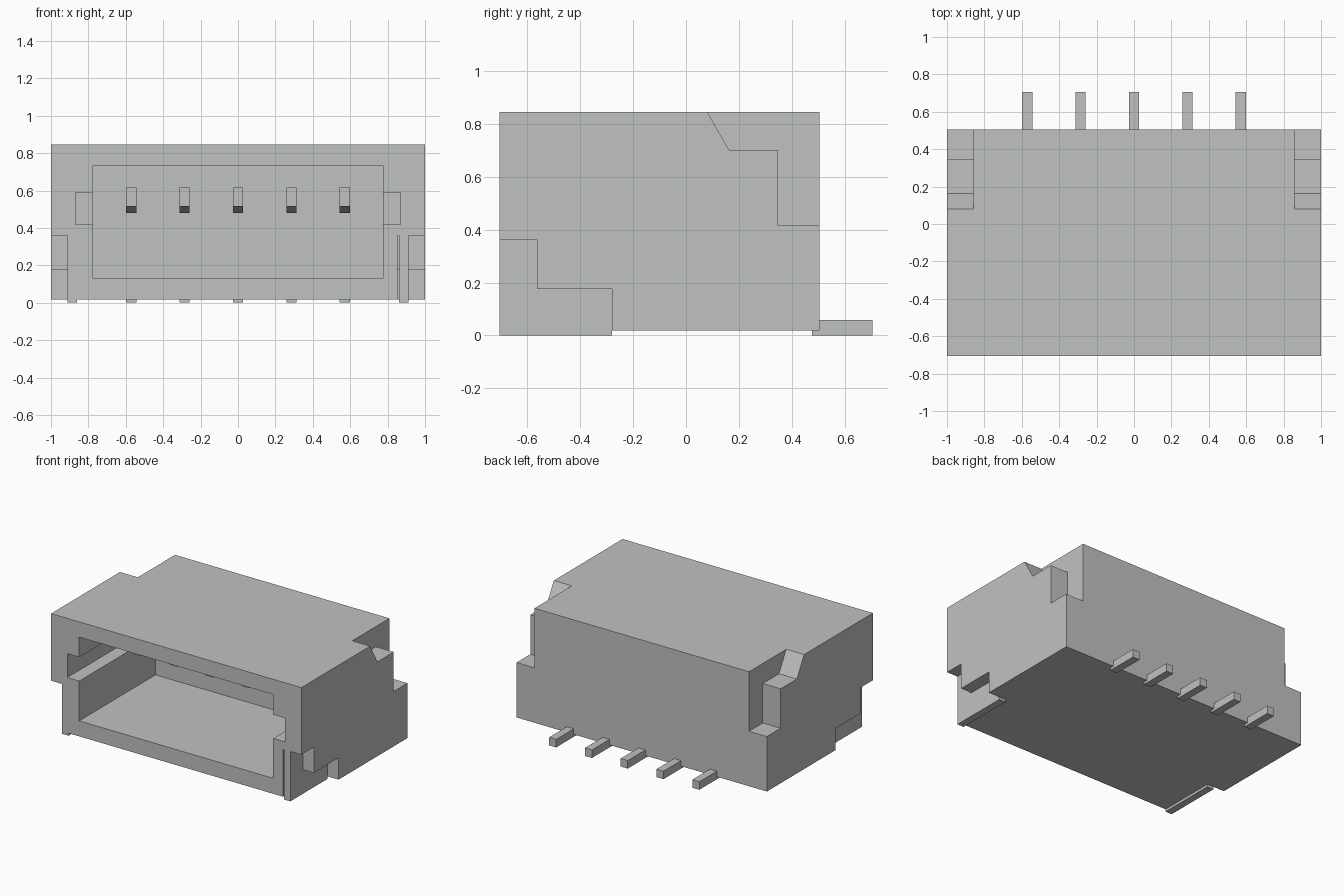
import bpy, bmesh

if "Cube" in bpy.data.objects:
    bpy.data.objects.remove(bpy.data.objects["Cube"], do_unlink=True)

gray = bpy.data.materials.new("light_gray")
gray.use_nodes = True
COLOR = (0.53, 0.54, 0.53, 1)
gray.diffuse_color = COLOR
gray.node_tree.nodes["Principled BSDF"].inputs["Base Color"].default_value = COLOR


def prism(name, profile, x0, x1):
    """Extrude a side (y, z) profile between two x positions."""
    bm = bmesh.new()
    face = bm.faces.new([bm.verts.new((x0, y, z)) for y, z in profile])
    ext = bmesh.ops.extrude_face_region(bm, geom=[face])
    verts = [v for v in ext["geom"] if isinstance(v, bmesh.types.BMVert)]
    bmesh.ops.translate(bm, vec=(x1 - x0, 0, 0), verts=verts)
    bmesh.ops.recalc_face_normals(bm, faces=bm.faces)
    mesh = bpy.data.meshes.new(name)
    bm.to_mesh(mesh)
    bm.free()
    mesh.materials.append(gray)
    obj = bpy.data.objects.new(name, mesh)
    bpy.context.collection.objects.link(obj)
    return obj


def box(name, x0, x1, y0, y1, z0, z1):
    return prism(name, [(y0, z0), (y1, z0), (y1, z1), (y0, z1)], x0, x1)


def cut(target, cutter):
    """Subtract the cutter and remove it afterwards."""
    cutter.hide_render = True
    mod = target.modifiers.new("cut", "BOOLEAN")
    mod.object = cutter
    mod.operation = "DIFFERENCE"
    mod.solver = "EXACT"
    bpy.context.view_layer.objects.active = target
    bpy.ops.object.modifier_apply(modifier=mod.name)
    bpy.data.objects.remove(cutter, do_unlink=True)


FRONT, BACK, BOTTOM, TOP = -0.705, 0.505, 0.018, 0.845
OUT = 0.1  # cutter overshoot

# Housing with its mating cavity
housing = box("housing", -1, 1, FRONT, BACK, BOTTOM, TOP)
cut(housing, box("cavity", -0.775, 0.775, FRONT - OUT, 0.165, 0.13, 0.735))

for side, label in ((1, "left"), (-1, "right")):
    # Key slot in the cavity wall
    cut(housing, box("key_slot", side * 0.7, side * 0.87,
                     FRONT - OUT, 0.1, 0.418, 0.59))

    # Stepped notch with a sloped top at the rear corner
    rear = [(0.08, TOP), (0.163, 0.70), (0.348, 0.70), (0.348, 0.415),
            (BACK + OUT, 0.415), (BACK + OUT, TOP + OUT), (0.08, TOP + OUT)]
    cut(housing, prism("rear_notch", rear, side * 0.857, side * (1 + OUT)))

    # Stepped notch at the lower front corner, with a thin slit on one side
    front = [(FRONT - OUT, -OUT), (-0.28, -OUT), (-0.28, 0.175),
             (-0.563, 0.175), (-0.563, 0.36), (FRONT - OUT, 0.36)]
    inner = 0.853 if side > 0 else 0.86
    cut(housing, prism("front_notch", front, side * inner, side * (1 + OUT)))

    # Mounting tab filling the inner part of the notch
    tab = [(FRONT, 0), (-0.28, 0), (-0.28, 0.175),
           (-0.563, 0.175), (-0.563, 0.36), (FRONT, 0.36)]
    prism(label + "_mounting_tab", tab, side * 0.86, side * 0.912)

# Contact pins inside and solder leads at the back
for i in range(5):
    x = (i - 2) * 0.286
    pin = [(-0.33, 0.515), (-0.13, 0.48), (0.2, 0.48), (0.2, 0.615), (-0.33, 0.615)]
    prism(f"contact_pin_{i + 1}", pin, x - 0.028, x + 0.028)
    box(f"solder_lead_{i + 1}", x - 0.028, x + 0.028, 0.475, 0.705, 0, 0.058)
